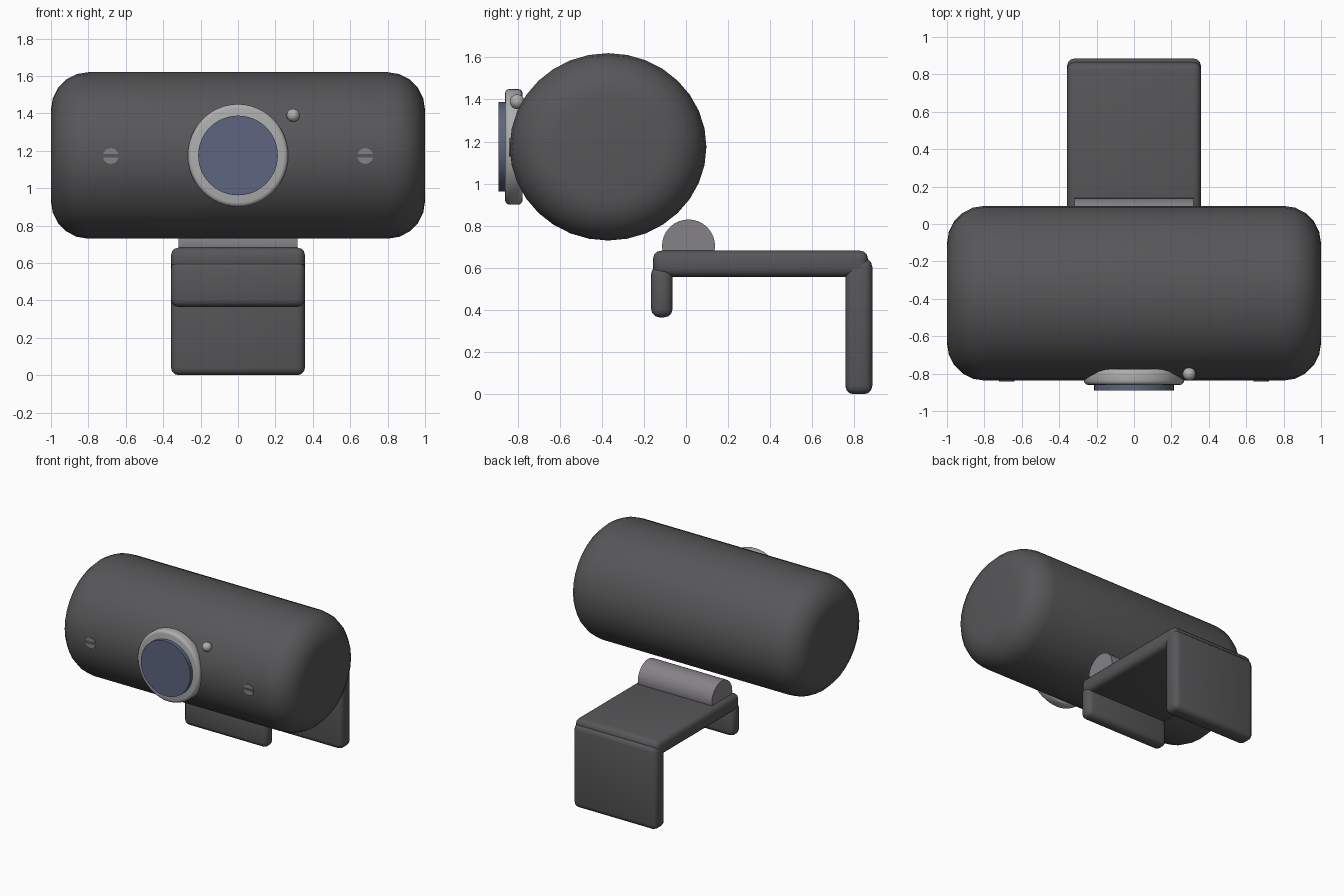
import bpy, bmesh, math
from mathutils import Matrix, Vector

cube = bpy.data.objects.get("Cube")
if cube:
    bpy.data.objects.remove(cube, do_unlink=True)


def material(name, color):
    m = bpy.data.materials.new(name)
    m.use_nodes = True
    m.diffuse_color = (*color, 1)
    m.node_tree.nodes["Principled BSDF"].inputs["Base Color"].default_value = (*color, 1)
    return m


dark = material("dark grey plastic", (0.095, 0.095, 0.1))
silver = material("light grey metal", (0.42, 0.42, 0.42))
grey = material("mid grey metal", (0.24, 0.225, 0.245))
glass = material("blue grey glass", (0.11, 0.13, 0.21))


def finish(name, bm, mat, bevel=0, segments=3):
    """Round the hard edges, make the object and shade it."""
    if bevel:
        hard = [e for e in bm.edges if e.calc_face_angle(0) > math.radians(40)]
        bmesh.ops.bevel(bm, geom=hard, offset=bevel, segments=segments,
                        profile=0.5, affect='EDGES', clamp_overlap=True)
    bmesh.ops.recalc_face_normals(bm, faces=bm.faces)
    mesh = bpy.data.meshes.new(name)
    bm.to_mesh(mesh)
    bm.free()
    mesh.materials.append(mat)
    ob = bpy.data.objects.new(name, mesh)
    bpy.context.collection.objects.link(ob)
    bpy.ops.object.select_all(action='DESELECT')
    ob.select_set(True)
    bpy.context.view_layer.objects.active = ob
    bpy.ops.object.shade_smooth_by_angle(angle=math.radians(35))
    return ob


def box(name, low, high, mat, bevel=0, segments=3):
    low, high = Vector(low), Vector(high)
    bm = bmesh.new()
    bmesh.ops.create_cube(bm, size=1, matrix=Matrix.Translation((low + high) / 2)
                          @ Matrix.Diagonal((*(high - low), 1)))
    return finish(name, bm, mat, bevel, segments)


def cylinder(name, center, radii, length, axis, mat, bevel=0, segments=3, sides=32):
    """Cylinder along X or Y; radii are its half width across and half height."""
    turn = Matrix.Rotation(math.pi / 2, 4, 'Y' if axis == 'X' else 'X')
    size = (length, radii[0] * 2, radii[1] * 2) if axis == 'X' else (radii[0] * 2, length, radii[1] * 2)
    bm = bmesh.new()
    bmesh.ops.create_cone(bm, cap_ends=True, segments=sides, radius1=0.5, radius2=0.5, depth=1,
                          matrix=Matrix.Translation(center) @ Matrix.Diagonal((*size, 1)) @ turn)
    return finish(name, bm, mat, bevel, segments)


# Camera housing
cylinder("camera_body", (0, -0.37, 1.175), (0.467, 0.445), 2, 'X', dark, 0.2, 5)

# Lens and its rim
cylinder("lens_rim", (0, -0.818, 1.175), (0.268, 0.275), 0.084, 'Y', silver, 0.022, 3, 48)
cylinder("lens_glass", (0, -0.83, 1.175), (0.213, 0.213), 0.12, 'Y', glass, sides=48)

# Indicator light
bm = bmesh.new()
bmesh.ops.create_uvsphere(bm, u_segments=20, v_segments=12, radius=0.035,
                          matrix=Matrix.Translation((0.295, -0.802, 1.39)))
finish("indicator_light", bm, silver)

# Slotted screws on both sides of the lens
for side, x in (("left", 0.68), ("right", -0.68)):
    cylinder(side + "_screw", (x, -0.836, 1.172), (0.042, 0.042), 0.008, 'Y', grey, sides=24)
    box(side + "_screw_slot", (x - 0.041, -0.842, 1.164), (x + 0.041, -0.836, 1.182), dark)

# Hinge barrel resting on the clip
cylinder("hinge_barrel", (0, 0.012, 0.704), (0.126, 0.126), 0.636, 'X', grey)

# Mounting clip
box("clip_top_plate", (-0.358, -0.157, 0.557), (0.358, 0.865, 0.682), dark, 0.04)
box("clip_front_lip", (-0.358, -0.166, 0.365), (0.358, -0.064, 0.61), dark, 0.04)
box("clip_back_leg", (-0.358, 0.757, 0), (0.358, 0.885, 0.645), dark, 0.04)
